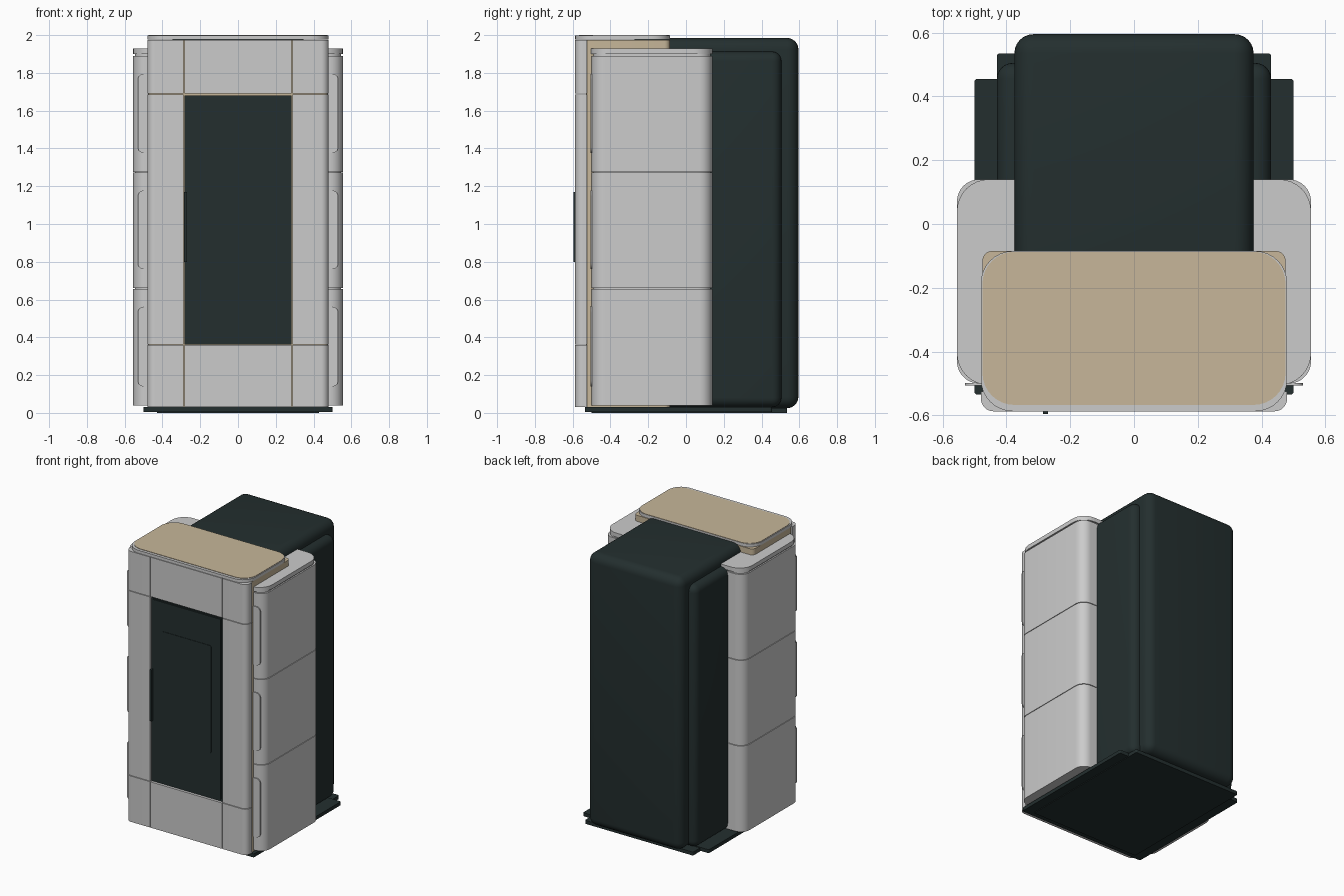
import bpy, bmesh, math

if "Cube" in bpy.data.objects:
    bpy.data.objects.remove(bpy.data.objects["Cube"])


def material(name, rgb):
    m = bpy.data.materials.new(name)
    m.diffuse_color = (*rgb, 1)
    m.use_nodes = True
    m.node_tree.nodes["Principled BSDF"].inputs["Base Color"].default_value = m.diffuse_color
    return m


GREY = material("light grey", (0.60, 0.60, 0.60))
TAN = material("tan", (0.57, 0.47, 0.32))
DARK = material("dark green grey", (0.017, 0.028, 0.028))


def finish(name, bm, mat):
    bmesh.ops.recalc_face_normals(bm, faces=bm.faces)
    me = bpy.data.meshes.new(name)
    bm.to_mesh(me)
    bm.free()
    me.materials.append(mat)
    ob = bpy.data.objects.new(name, me)
    bpy.context.collection.objects.link(ob)
    bpy.ops.object.select_all(action='DESELECT')
    ob.select_set(True)
    bpy.context.view_layer.objects.active = ob
    bpy.ops.object.shade_smooth_by_angle(angle=math.radians(35))
    return ob


def prism(name, x, y, z, mat, radii=(0, 0, 0, 0), axis='z', soft=0):
    """Extruded rounded rectangle; radii run front-left, front-right, back-right, back-left.
    With axis 'y' the outline lies in x/z (low z takes the place of front)."""
    v = y if axis == 'z' else z
    w = z if axis == 'z' else y
    corners = [(x[0], v[0], 1, 1), (x[1], v[0], -1, 1), (x[1], v[1], -1, -1), (x[0], v[1], 1, -1)]
    bm = bmesh.new()
    loop = []
    for i, ((cx, cv, sx, sv), r) in enumerate(zip(corners, radii)):
        steps = 8 if r else 0
        for k in range(steps + 1):
            a = math.pi + i * math.pi / 2 + (k / steps * math.pi / 2 if r else 0)
            px = cx + sx * r + r * math.cos(a)
            pv = cv + sv * r + r * math.sin(a)
            loop.append(bm.verts.new((px, pv, w[0]) if axis == 'z' else (px, w[0], pv)))
    face = bm.faces.new(loop)
    ext = bmesh.ops.extrude_face_region(bm, geom=[face])
    d = w[1] - w[0]
    bmesh.ops.translate(bm, verts=[g for g in ext['geom'] if isinstance(g, bmesh.types.BMVert)],
                        vec=(0, 0, d) if axis == 'z' else (0, d, 0))
    if soft:
        bmesh.ops.bevel(bm, geom=bm.edges[:], offset=soft, segments=6, profile=0.5, affect='EDGES')
    return finish(name, bm, mat)


# Dark stove body and its wider flanks
prism("rear_body", (-0.375, 0.375), (-0.30, 0.595), (0.025, 1.985), DARK, soft=0.06)
prism("flank_body", (-0.43, 0.43), (-0.30, 0.505), (0.03, 1.913), DARK, soft=0.05)

# Base plates
prism("base_plate_wide", (-0.50, 0.50), (-0.535, 0.455), (0.005, 0.03), DARK, (0.01,) * 4)
prism("base_plate_long", (-0.43, 0.43), (-0.50, 0.535), (0.0, 0.025), DARK, (0.01,) * 4)

# Side cladding: three stacked tiles per side, grip strips in front and a cap
tiers = [(0.04, 0.657), (0.661, 1.272), (1.276, 1.89)]
for s, side in ((-1, "left"), (1, "right")):
    xs = (0.36, 0.555) if s > 0 else (-0.555, -0.36)
    xg = (0.40, 0.53) if s > 0 else (-0.53, -0.40)

    def outer(r):
        return (0, r, r, 0) if s > 0 else (r, 0, 0, r)

    for i, z in enumerate(tiers):
        prism(f"{side}_side_tile_{i + 1}", xs, (-0.50, 0.14), z, GREY, outer(0.07))
        prism(f"{side}_grip_strip_{i + 1}", xg, (-0.506, -0.498),
              (z[0] + 0.10, z[1] - 0.095), GREY, outer(0.03), axis='y')
    prism(f"{side}_side_core", (0.34, 0.545) if s > 0 else (-0.545, -0.34),
          (-0.49, 0.13), (0.05, 1.91), GREY, outer(0.07))
    prism(f"{side}_side_cap", xs, (-0.505, 0.14), (1.90, 1.93), GREY, outer(0.10))

# Tan carcass behind the front tiles
prism("front_carcass", (-0.475, 0.475), (-0.53, -0.085), (0.03, 1.973), TAN, (0.02, 0.02, 0.03, 0.03))

# Front tiles: a three by three grid with the door in the middle
cols = [(-0.48, -0.288), (-0.284, 0.284), (0.288, 0.48)]
rows = [(0.03, 0.359), (0.363, 1.686), (1.69, 1.973)]
for c, x in enumerate(cols):
    for r, z in enumerate(rows):
        if (c, r) == (1, 1):
            continue
        radii = ((0.04 if c == 0 else 0), (0.04 if c == 2 else 0), 0, 0)
        prism(f"front_tile_{c + 1}_{r + 1}", x, (-0.587, -0.525), z, GREY, radii)

# Door, window pane and handle
prism("door", (-0.284, 0.284), (-0.575, -0.525), (0.363, 1.68), DARK)
prism("door_rim", (-0.27, 0.27), (-0.582, -0.57), (0.38, 1.672), DARK)
prism("window_pane", (-0.195, 0.195), (-0.585, -0.58), (0.69, 1.463), DARK, (0.012,) * 4, axis='y')
prism("door_handle", (-0.285, -0.27), (-0.595, -0.575), (0.80, 1.17), DARK)

# Top slab with tan inlay
prism("top_slab", (-0.48, 0.48), (-0.587, -0.085), (1.976, 1.997), GREY, (0.10,) * 4)
prism("top_inlay", (-0.475, 0.475), (-0.567, -0.087), (1.995, 2.0), TAN, (0.10,) * 4)
